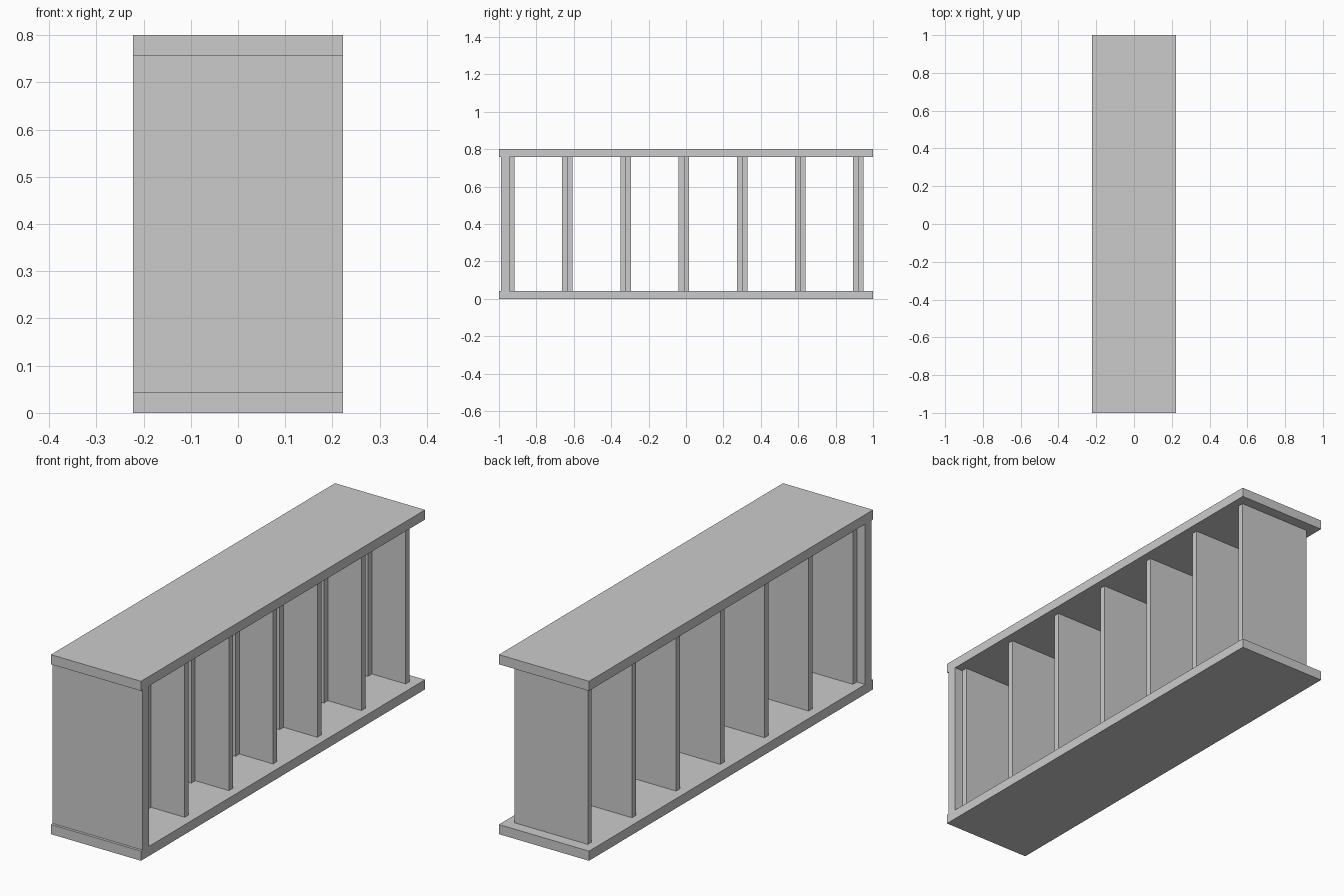
import bpy
import bmesh

if "Cube" in bpy.data.objects:
    bpy.data.objects.remove(bpy.data.objects["Cube"])


def box(name, x, y, z):
    """Box from (min, max) ranges on each axis."""
    mesh = bpy.data.meshes.new(name)
    bm = bmesh.new()
    bmesh.ops.create_cube(bm, size=1)
    for v in bm.verts:
        v.co = [r[0] if c < 0 else r[1] for c, r in zip(v.co, (x, y, z))]
    bm.to_mesh(mesh)
    bm.free()
    obj = bpy.data.objects.new(name, mesh)
    bpy.context.collection.objects.link(obj)
    return obj


HALF_W = 0.222        # half depth of the slabs
SLAB = 0.043          # slab thickness
TOP = 0.80
THIN = 0.028          # divider thickness
inner_z = (SLAB, TOP - SLAB)
full_x = (-HALF_W, HALF_W)

# top and bottom slabs
box("base_slab", full_x, (-1, 1), (0, SLAB))
box("top_slab", full_x, (-1, 1), (TOP - SLAB, TOP))

# thick end wall
box("end_wall", full_x, (-0.988, -0.945), inner_z)

# evenly spaced dividers, each braced by a slim central post
for i in range(7):
    y = -0.945 + 0.3112 * i
    box(f"divider_{i + 1}", (-0.181, 0.181), (y, y + THIN), inner_z)
    if i > 0:
        box(f"post_{i + 1}", (-0.015, 0.015), (y - THIN, y), inner_z)
